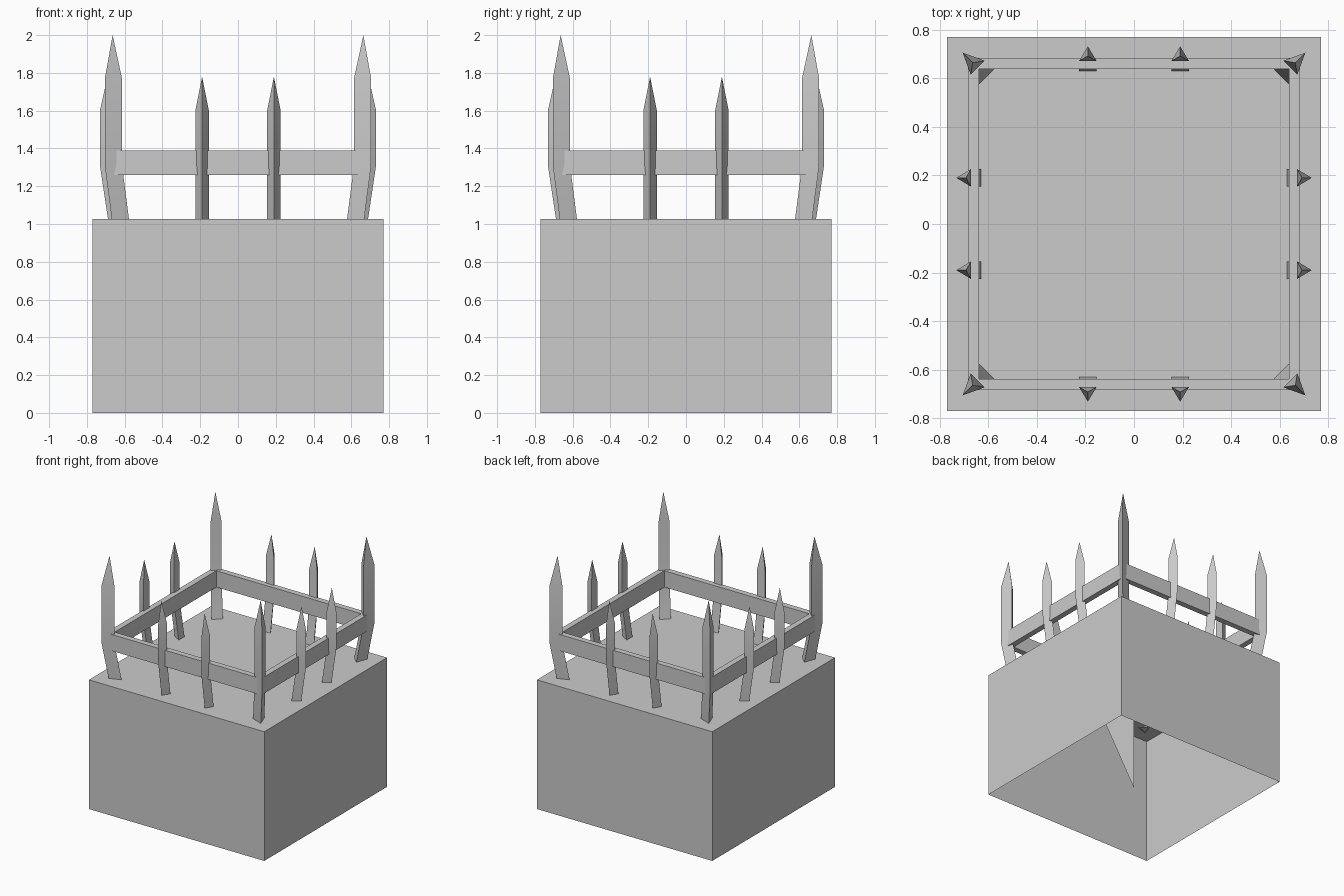
import bpy, bmesh, math
from mathutils import Vector, Matrix

if "Cube" in bpy.data.objects:
    bpy.data.objects.remove(bpy.data.objects["Cube"])

TOP = 1.026


def make_object(name, bm, normals=True):
    if normals:
        bmesh.ops.recalc_face_normals(bm, faces=bm.faces)
    me = bpy.data.meshes.new(name)
    bm.to_mesh(me)
    bm.free()
    ob = bpy.data.objects.new(name, me)
    bpy.context.collection.objects.link(ob)
    return ob


def stake(name, tri, lean, bend, shoulder, tip, angle):
    """Three-sided stake, leaning outward to the bend, then upright to a point."""
    bm = bmesh.new()
    rot = Matrix.Rotation(angle, 3, 'Z')
    rings = []
    for z, off in ((TOP - 0.01, lean), (bend, (0, 0)), (shoulder, (0, 0))):
        rings.append([bm.verts.new(rot @ Vector((x - off[0], y - off[1], z)))
                      for x, y in tri])
    cx, cy = (sum(p[i] for p in tri) / 3 for i in (0, 1))
    apex = bm.verts.new(rot @ Vector((cx, cy, tip)))
    for a, b in zip(rings, rings[1:]):
        for i in range(3):
            j = (i + 1) % 3
            bm.faces.new((a[i], a[j], b[j], b[i]))
    for i in range(3):
        bm.faces.new((rings[-1][i], rings[-1][(i + 1) % 3], apex))
    return make_object(name, bm)


# hollow block, open underneath
bm = bmesh.new()
bmesh.ops.create_cube(bm, size=1)
bmesh.ops.scale(bm, vec=(1.54, 1.54, TOP), verts=bm.verts)
bmesh.ops.translate(bm, vec=(0, 0, TOP / 2), verts=bm.verts)
bottom = [f for f in bm.faces if f.calc_center_median().z < 0.01]
bmesh.ops.delete(bm, geom=bottom, context='FACES_ONLY')
make_object("base_block", bm, False)

# thin triangular fin inside the block
bm = bmesh.new()
bm.faces.new([bm.verts.new(p) for p in ((0, 0, 0), (0, 0, 1.0), (0, -0.472, 1.0))])
make_object("inner_fin", bm, False)

# square rail ring, mitred at the corners
bm = bmesh.new()
profile = ((0.637, 1.26), (0.683, 1.26), (0.683, 1.39), (0.637, 1.39))
loops = [[bm.verts.new((sx * r, sy * r, z)) for r, z in profile]
         for sx, sy in ((1, 1), (-1, 1), (-1, -1), (1, -1))]
for k in range(4):
    a, b = loops[k], loops[(k + 1) % 4]
    for i in range(4):
        j = (i + 1) % 4
        bm.faces.new((a[i], a[j], b[j], b[i]))
make_object("rail_ring", bm)

# stakes: one tall at each corner, two shorter along each side
corner = ((0.705, 0.705), (0.614, 0.672), (0.672, 0.614))
side = ((-0.036, 0.671), (0.036, 0.671), (0, 0.731))
stakes = []
for k in range(4):
    ang = k * math.pi / 2
    stakes.append(stake(f"corner_stake_{k}", corner, (0.038, 0.038),
                        1.31, 1.77, 2.0, ang))
    for n, x in enumerate((-0.19, 0.19)):
        tri = [(px + x, py) for px, py in side]
        stakes.append(stake(f"side_stake_{k}_{n}", tri, (0, 0.044),
                            1.31, 1.60, 1.78, ang))

bpy.ops.object.select_all(action='DESELECT')
for ob in stakes:
    ob.select_set(True)
bpy.context.view_layer.objects.active = stakes[0]
bpy.ops.object.shade_smooth_by_angle(angle=math.radians(30))
